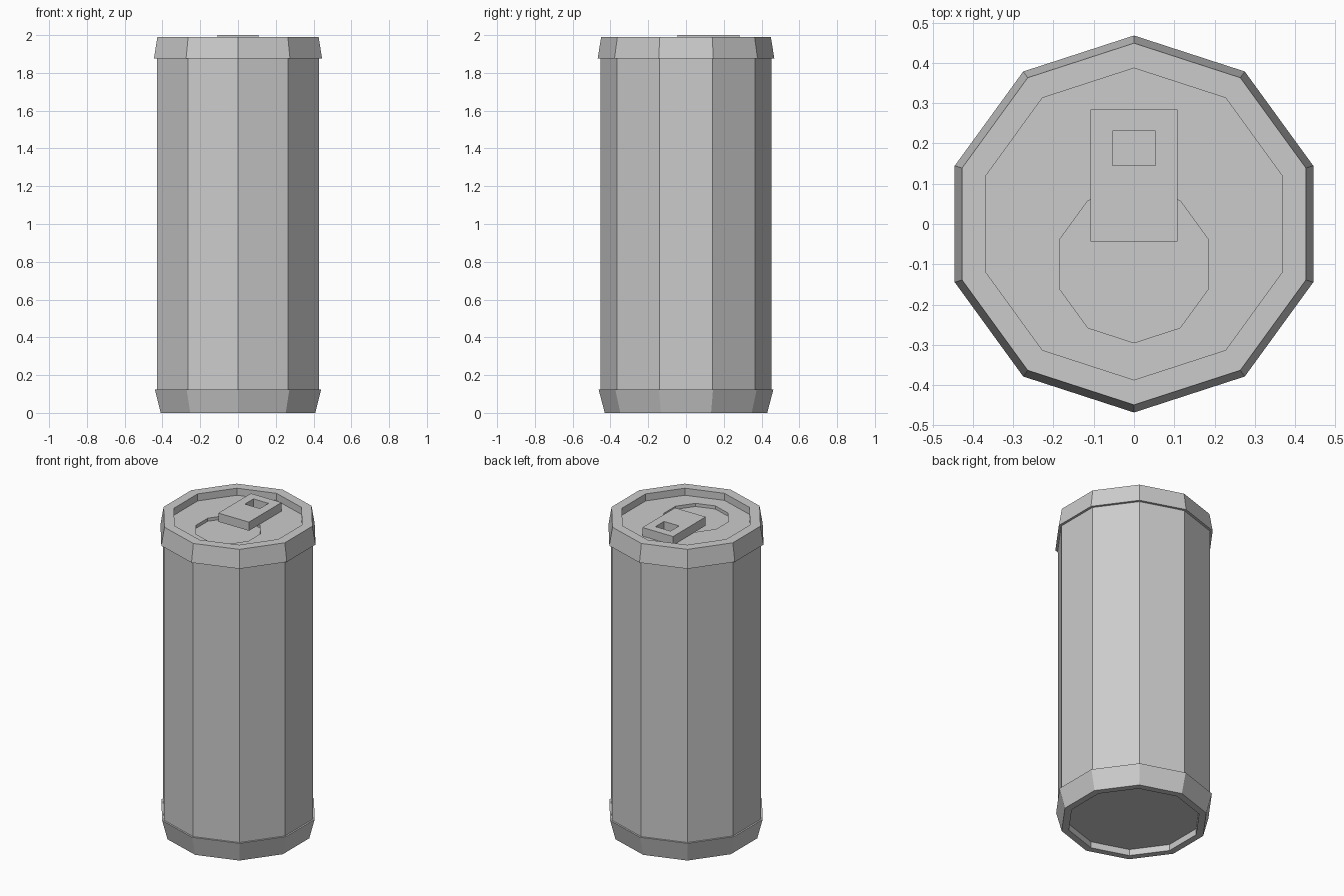
import bpy, bmesh, math

if "Cube" in bpy.data.objects:
    bpy.data.objects.remove(bpy.data.objects["Cube"])

SIDES = 10


def finish(name, bm):
    bmesh.ops.recalc_face_normals(bm, faces=bm.faces)
    mesh = bpy.data.meshes.new(name)
    bm.to_mesh(mesh)
    bm.free()
    obj = bpy.data.objects.new(name, mesh)
    bpy.context.collection.objects.link(obj)
    return obj


def lathe(name, profile, cy=0.0):
    """Ten-sided solid from (radius, z) rings, capped at both ends."""
    bm = bmesh.new()
    rings = []
    for r, z in profile:
        angles = [math.pi / 2 + 2 * math.pi * i / SIDES for i in range(SIDES)]
        rings.append([bm.verts.new((r * math.cos(a), cy + r * math.sin(a), z)) for a in angles])
    for a, b in zip(rings, rings[1:]):
        for i in range(SIDES):
            j = (i + 1) % SIDES
            bm.faces.new((a[i], a[j], b[j], b[i]))
    bm.faces.new(rings[0])
    bm.faces.new(rings[-1])
    return finish(name, bm)


def box(name, x0, x1, y0, y1, z0, z1):
    bm = bmesh.new()
    bmesh.ops.create_cube(bm, size=1)
    for v in bm.verts:
        v.co = (x1 if v.co.x > 0 else x0, y1 if v.co.y > 0 else y0, z1 if v.co.z > 0 else z0)
    return finish(name, bm)


def cut(target, cutter):
    cutter.hide_render = True
    mod = target.modifiers.new("cut", 'BOOLEAN')
    mod.operation = 'DIFFERENCE'
    mod.solver = 'EXACT'
    mod.object = cutter
    bpy.context.view_layer.objects.active = target
    bpy.ops.object.modifier_apply(modifier=mod.name)
    bpy.data.objects.remove(cutter, do_unlink=True)


# Can body with bottom recess, lower and upper bands, and sunken lid
can = lathe("can_body", [
    (0.387, 0.04), (0.387, 0.0), (0.43, 0.0), (0.463, 0.125), (0.452, 0.125),
    (0.452, 1.875), (0.468, 1.875), (0.449, 1.99), (0.387, 1.99), (0.387, 1.945)])

# Shallow mouth panel pressed into the lid
cut(can, lathe("mouth_cutter", [(0.195, 1.925), (0.195, 1.97)], cy=-0.10))

# Pull tab with finger hole
tab = box("pull_tab", -0.108, 0.108, -0.044, 0.284, 1.945, 2.0)
cut(tab, box("tab_hole_cutter", -0.053, 0.053, 0.145, 0.231, 1.9, 2.1))
